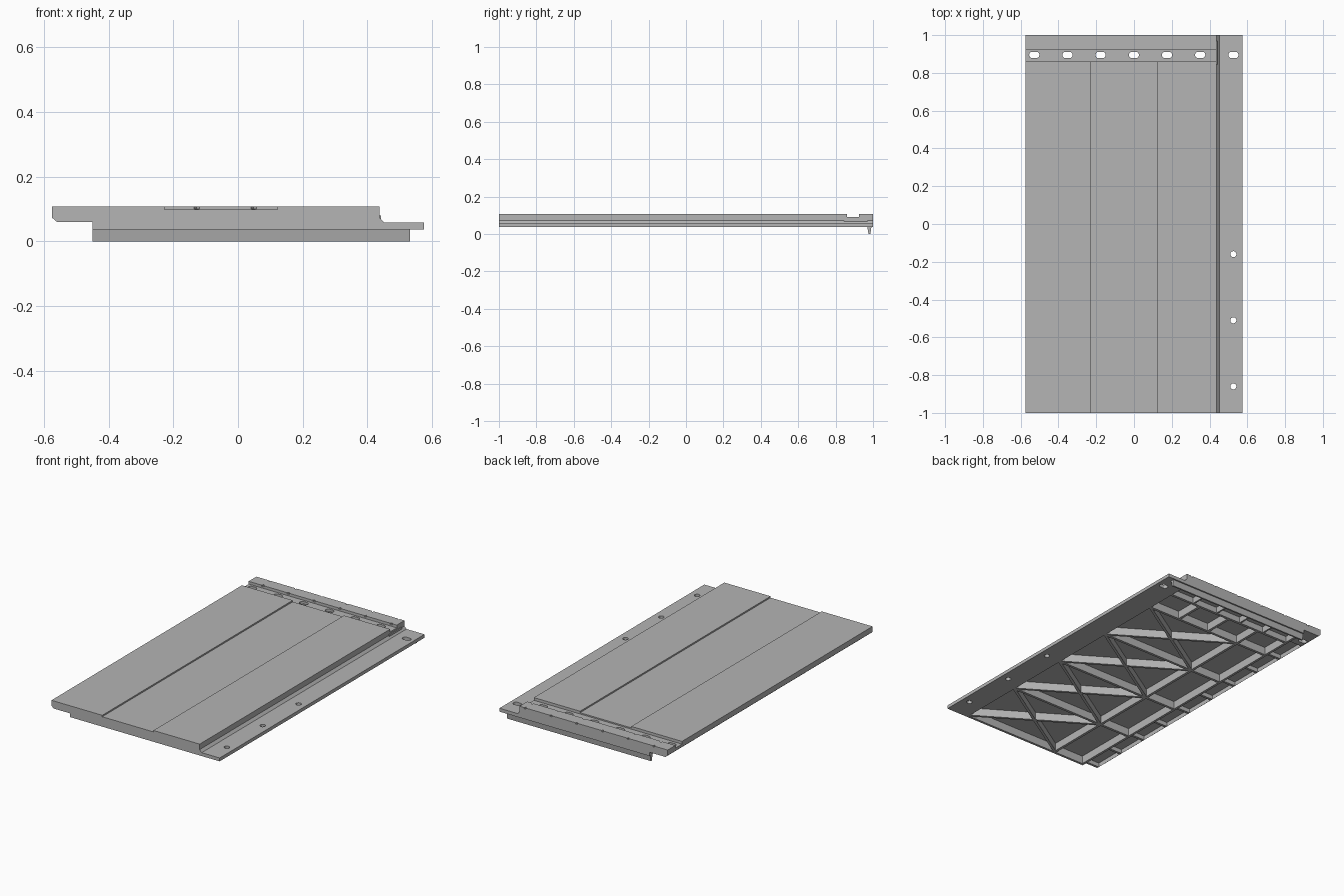
import bpy, bmesh, math
from mathutils import Vector

if "Cube" in bpy.data.objects:
    bpy.data.objects.remove(bpy.data.objects["Cube"])

grey = bpy.data.materials.new("matte grey")
grey.use_nodes = True
grey.diffuse_color = (0.46, 0.46, 0.46, 1)
grey.node_tree.nodes["Principled BSDF"].inputs["Base Color"].default_value = (0.46, 0.46, 0.46, 1)


def prism(bm, outline, sweep):
    """Closed prism: an outline of 3D points swept along a vector."""
    n = len(outline)
    a = [bm.verts.new(p) for p in outline]
    b = [bm.verts.new(Vector(p) + Vector(sweep)) for p in outline]
    faces = [bm.faces.new(a), bm.faces.new(b)]
    faces += [bm.faces.new((a[i], a[(i + 1) % n], b[(i + 1) % n], b[i])) for i in range(n)]
    bmesh.ops.recalc_face_normals(bm, faces=faces)


def box(bm, x0, x1, y0, y1, z0, z1):
    prism(bm, [(x0, y0, z0), (x1, y0, z0), (x1, y1, z0), (x0, y1, z0)], (0, 0, z1 - z0))


def slot(bm, x, y, half, r):
    """Vertical through hole, stretched by half along x."""
    pts = []
    for i in range(20):
        t = math.tau * (i + 0.5) / 20
        pts.append((x + math.copysign(half, math.cos(t)) + r * math.cos(t), y + r * math.sin(t), -0.1))
    prism(bm, pts, (0, 0, 0.4))


def rib(bm, p, q, z0, z1, t=0.016):
    """Upright web between two plan points."""
    p, q = Vector((*p, z0)), Vector((*q, z0))
    d = (q - p).normalized()
    s = Vector((-d.y, d.x, 0)) * t / 2
    prism(bm, [p - s, q - s, q + s, p + s], (0, 0, z1 - z0))


def finish(bm, name):
    mesh = bpy.data.meshes.new(name)
    bm.to_mesh(mesh)
    bm.free()
    mesh.materials.append(grey)
    ob = bpy.data.objects.new(name, mesh)
    bpy.context.collection.objects.link(ob)
    return ob


TOP, BASE, LIP = 0.107, 0.037, 0.06
CEIL, BAND = 0.086, 0.09

# Panel body: stepped cross-section swept front to back
bm = bmesh.new()
section = [(-0.575, TOP), (-0.575, 0.073), (-0.56, LIP), (-0.45, LIP), (-0.45, BASE),
           (0.575, BASE), (0.575, 0.058), (0.452, 0.058), (0.438, 0.073), (0.438, TOP)]
prism(bm, [(x, -1, z) for x, z in section], (0, 2, 0))
panel = finish(bm, "panel")

# Top recesses: nail band, shallow centre channel, small rim notches
recess = bmesh.new()
box(recess, -0.7, 0.5, 0.86, 0.925, BAND, 0.2)
box(recess, -0.228, 0.122, -1.1, 0.88, 0.098, 0.2)
for i in range(6):
    x = -0.48 + i * 0.176
    for y, tip in ((0.92, 0.937), (1.01, 0.988)):
        prism(recess, [(x - 0.012, y, 0.1), (x + 0.012, y, 0.1), (x, tip, 0.1)], (0, 0, 0.1))

# Underside cavities
cavity = bmesh.new()
box(cavity, -0.435, 0.425, -0.985, 0.845, -0.1, CEIL)
box(cavity, -0.435, 0.425, 0.84, 0.965, -0.1, 0.075)
edges = [-0.985 + i * 0.205 for i in range(10)]
for a, b in zip(edges, edges[1:]):
    box(cavity, -0.56, -0.462, a, b - 0.015, -0.1, CEIL)

# Fixing slots and round holes
holes = bmesh.new()
for i in range(7):
    slot(holes, -0.528 + i * 0.1757, 0.895, 0.01, 0.017)
for y in (-0.16, -0.51, -0.86):
    slot(holes, 0.526, y, 0, 0.016)

for bm, name in ((recess, "recess_cutter"), (cavity, "cavity_cutter"), (holes, "hole_cutter")):
    cutter = finish(bm, name)
    cutter.hide_render = True
    mod = panel.modifiers.new(name, "BOOLEAN")
    mod.operation, mod.solver, mod.use_self = "DIFFERENCE", "EXACT", True
    mod.object = cutter
    bpy.context.view_layer.objects.active = panel
    bpy.ops.object.modifier_apply(modifier=name)
    bpy.data.objects.remove(cutter)

# Stiffening ribs: cross-braced bays beside a column of square bays
bm = bmesh.new()
zs = (BASE + 0.001, CEIL + 0.004)
x0, x1, x2 = -0.437, -0.228, 0.427
rows = [-0.985 + i * 0.41 for i in range(5)]
rib(bm, (x1, -0.99), (x1, 0.845), *zs)
for a, b in zip(rows, rows[1:]):
    rib(bm, (x1, a), (x2, b), *zs)
    rib(bm, (x1, b), (x2, a), *zs)
    rib(bm, (x0, b), (x2, b), *zs)
for x in (-0.01, 0.21):
    rib(bm, (x, rows[-1]), (x, 0.845), *zs)
rib(bm, (x0, 0.845), (x2, 0.845), *zs)
for i in range(5):
    x = -0.265 + i * 0.1757
    rib(bm, (x, 0.845), (x, 0.97), BASE + 0.001, 0.08, 0.01)
finish(bm, "underside_ribs")

# Hanging hook along the back edge, tapering downward
bm = bmesh.new()
prism(bm, [(-0.45, 0.968, 0.045), (-0.45, 0.992, 0.045), (-0.45, 0.986, 0), (-0.45, 0.976, 0)], (0.982, 0, 0))
finish(bm, "back_hook")
